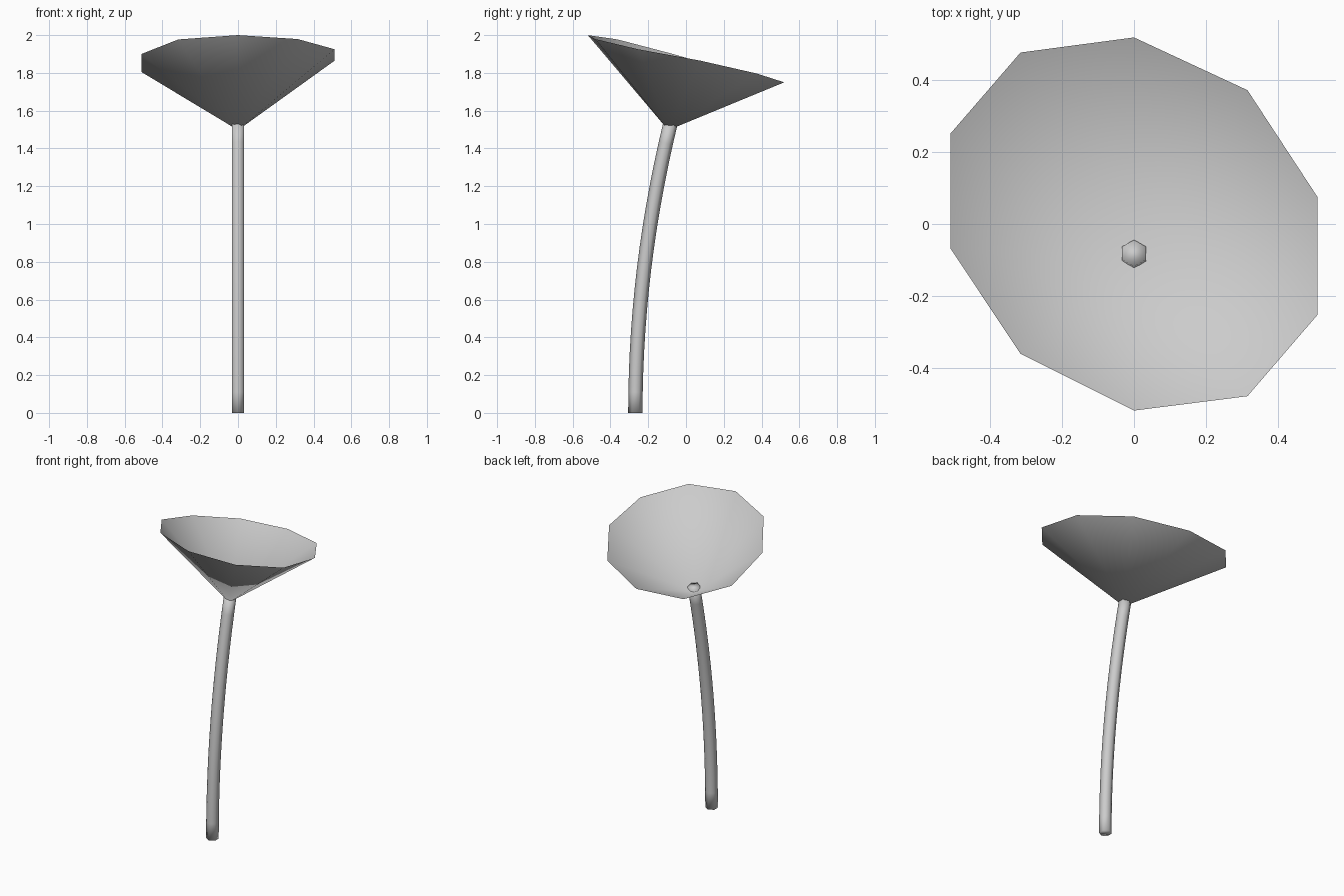
import bpy, math
from mathutils import Vector

if "Cube" in bpy.data.objects:
    bpy.data.objects.remove(bpy.data.objects["Cube"])

grey = bpy.data.materials.new("soft_grey")
grey.diffuse_color = (0.6, 0.6, 0.6, 1)
grey.use_nodes = True
grey.node_tree.nodes["Principled BSDF"].inputs["Base Color"].default_value = grey.diffuse_color


def add_object(name, verts, faces):
    mesh = bpy.data.meshes.new(name)
    mesh.from_pydata(verts, [], faces)
    mesh.materials.append(grey)
    mesh.shade_smooth()
    mesh.update()
    obj = bpy.data.objects.new(name, mesh)
    bpy.context.collection.objects.link(obj)
    return obj


# Stem: six-sided tube bent gently backwards, capped at both ends
SIDES, RINGS, RADIUS, BEND, TOP = 6, 14, 0.038, 0.079, 1.538
verts, faces = [], []
for i in range(RINGS + 1):
    z = TOP * i / RINGS
    centre = Vector((0, -0.268 + BEND * z * z, z))
    lean = math.atan(2 * BEND * z)
    across = Vector((0, math.cos(lean), -math.sin(lean)))
    for k in range(SIDES):
        a = math.tau * k / SIDES
        verts.append(centre + RADIUS * (math.cos(a) * across + math.sin(a) * Vector((1, 0, 0))))
for i in range(RINGS):
    for k in range(SIDES):
        n = (k + 1) % SIDES
        a, b = i * SIDES, (i + 1) * SIDES
        faces.append((a + n, a + k, b + k, b + n))
faces.append(tuple(range(SIDES)))
faces.append(tuple(reversed(range(RINGS * SIDES, (RINGS + 1) * SIDES))))
add_object("stem", verts, faces)

# Flower cup: open ten-sided cone with a tilted, slightly twisted rim (y, z per corner)
rim = [(0.52, 1.75), (0.373, 1.797), (0.075, 1.865), (-0.253, 1.925), (-0.48, 1.979),
       (-0.52, 2.0), (-0.362, 1.977), (-0.068, 1.90), (0.252, 1.805), (0.478, 1.75)]
cup = [(0.538 * math.sin(math.tau * k / 10), y, z) for k, (y, z) in enumerate(rim)]
cup.append((0, -0.094, 1.497))
add_object("flower_cup", cup, [(k, (k + 1) % 10, 10) for k in range(10)])
